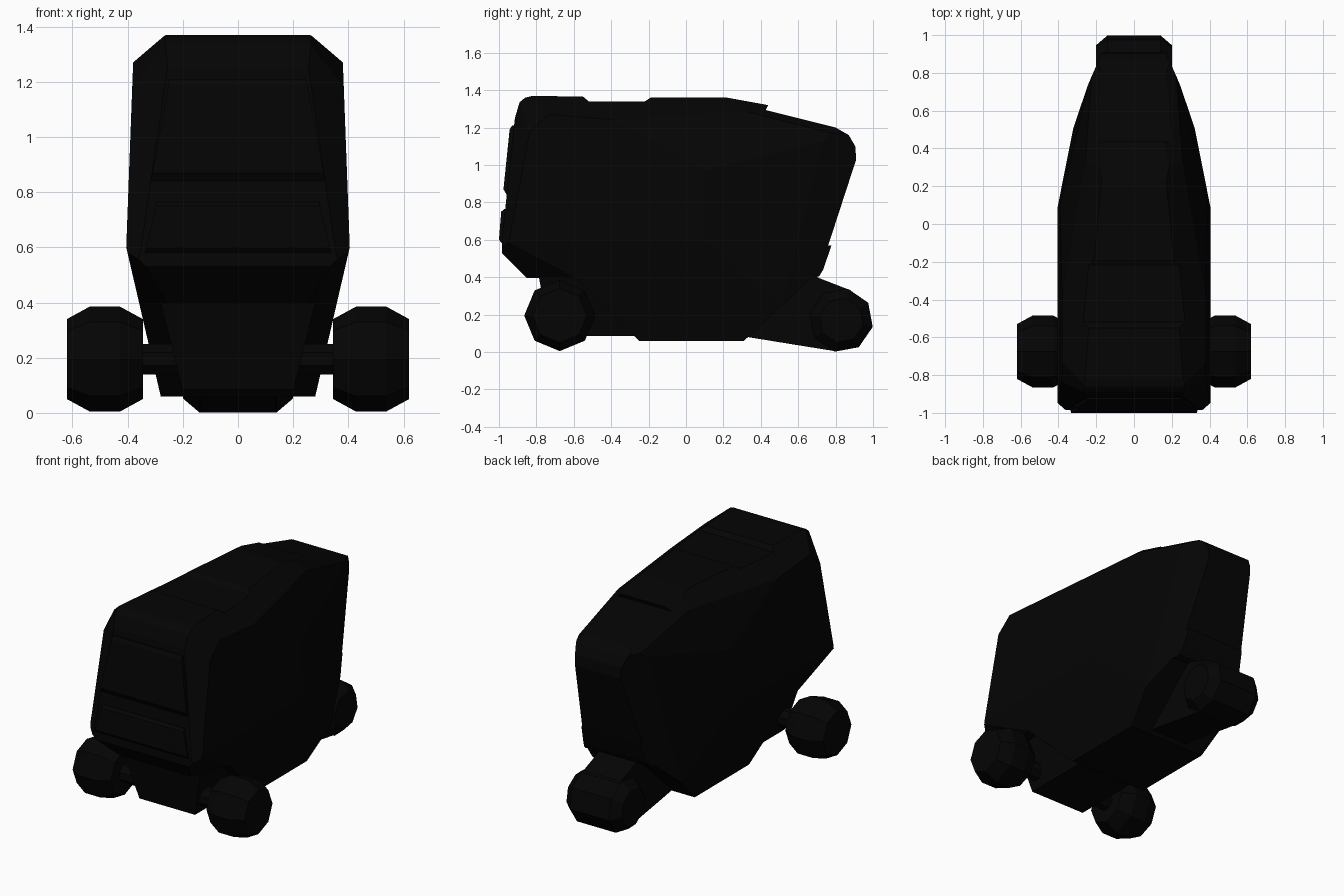
import bpy, bmesh, math
from mathutils import Vector

if "Cube" in bpy.data.objects:
    bpy.data.objects.remove(bpy.data.objects["Cube"])

black = bpy.data.materials.new("matte_black")
black.diffuse_color = (0.0013, 0.0013, 0.0013, 1)
black.use_nodes = True
black.node_tree.nodes["Principled BSDF"].inputs["Base Color"].default_value = black.diffuse_color


def finish(bm, name):
    bmesh.ops.recalc_face_normals(bm, faces=bm.faces[:])
    mesh = bpy.data.meshes.new(name)
    bm.to_mesh(mesh)
    bm.free()
    mesh.materials.append(black)
    obj = bpy.data.objects.new(name, mesh)
    bpy.context.collection.objects.link(obj)
    return obj


def carve(name, profile, half_width, planes=()):
    """Extrude a convex (y, z) profile across x, then trim both sides by planes."""
    bm = bmesh.new()
    left, right = [[bm.verts.new((s * half_width, y, z)) for y, z in profile] for s in (-1, 1)]
    bm.faces.new(left)
    bm.faces.new(right[::-1])
    for i in range(len(profile)):
        j = (i + 1) % len(profile)
        bm.faces.new((left[i], right[i], right[j], left[j]))
    for pts in planes:
        a, b, c = (Vector(p) for p in pts)
        n = (b - a).cross(c - a).normalized()
        if n.x < 0:
            n = -n
        for side in (1, -1):
            geom = bm.verts[:] + bm.edges[:] + bm.faces[:]
            bmesh.ops.bisect_plane(bm, geom=geom, dist=1e-5,
                                   plane_co=(a.x * side, a.y, a.z),
                                   plane_no=(n.x * side, n.y, n.z), clear_outer=True)
            rim = [e for e in bm.edges if e.is_boundary]
            if rim:
                bmesh.ops.holes_fill(bm, edges=rim, sides=0)
    return finish(bm, name)


def lathe(name, rings, centre, sides=8, turn=0.0):
    """Faceted solid around the x axis from (x, radius) rings."""
    bm = bmesh.new()
    loops = []
    for x, r in rings:
        loops.append([bm.verts.new((centre[0] + x,
                                    centre[1] + r * math.cos(turn + 2 * math.pi * k / sides),
                                    centre[2] + r * math.sin(turn + 2 * math.pi * k / sides)))
                      for k in range(sides)])
    for lo, hi in zip(loops, loops[1:]):
        for k in range(sides):
            m = (k + 1) % sides
            bm.faces.new((lo[k], lo[m], hi[m], hi[k]))
    bm.faces.new(loops[0])
    bm.faces.new(loops[-1])
    return finish(bm, name)


# Trimming planes shared by the body parts, given on the right-hand side
upper_side = ((0.405, -0.9, 0.6), (0.405, 0.1, 0.6), (0.38, -0.5, 1.27))
lower_side = ((0.405, -0.9, 0.6), (0.405, 0.1, 0.6), (0.28, 0, 0.06))
front_corner = ((0.27, -0.915, 1.2), (0.37, -0.97, 0.6), (0.385, -0.83, 1.2))
front_shoulder = ((0.385, -0.83, 1.18), (0.38, -0.74, 1.265), (0.26, -0.875, 1.355))
roof_edge = ((0.26, -0.82, 1.37), (0.19, 0.3, 1.34), (0.38, -0.8, 1.275))
rear_roof_edge = ((0.19, 0.3, 1.34), (0.17, 0.8, 1.2), (0.345, 0.35, 1.22))
upper_taper = ((0.385, -0.27, 1.17), (0.391, 0.1, 0.97), (0.24, 0.72, 1.15))
rear_taper = ((0.402, 0.1, 0.6), (0.29, 0.6, 0.6), (0.391, 0.1, 0.97))
rear_corner = ((0.29, 0.6, 0.6), (0.25, 0.72, 1.1), (0.17, 0.9, 1.1))
chin_corner = ((0.38, -0.97, 0.57), (0.26, -0.85, 0.4), (0.36, -0.6, 0.4))
shell = (upper_side, lower_side, front_corner, front_shoulder, roof_edge,
         rear_roof_edge, upper_taper, rear_taper, rear_corner)

# Main cabin
carve("cabin_body", [(-0.85, 0.395), (-0.985, 0.53), (-0.985, 0.59), (-0.915, 1.25),
                     (-0.88, 1.34), (0.22, 1.34), (0.42, 1.295), (0.80, 1.20),
                     (0.87, 1.16), (0.905, 1.10), (0.91, 1.03), (0.757, 0.56),
                     (0.72, 0.43), (0.70, 0.395)], 0.45, shell + (chin_corner,))
carve("rear_lip", [(0.70, 0.57), (0.778, 0.57), (0.733, 0.44), (0.712, 0.405),
                   (0.68, 0.40)], 0.45, shell)

# Lower hull between the wheels
carve("lower_hull", [(-0.61, 0.42), (-0.25, 0.06), (0.31, 0.06), (0.70, 0.42)], 0.45, shell)
carve("front_hull", [(-0.79, 0.42), (-0.73, 0.085), (-0.2, 0.085), (-0.2, 0.42)], 0.35,
      [((0.28, 0, 0.4), (0.28, -1, 0.4), (0.2, 0, 0.08))])

# Raised roof sections with a shallow gap between them
carve("front_roof", [(-0.915, 1.25), (-0.89, 1.335), (-0.86, 1.36), (-0.82, 1.37),
                     (-0.55, 1.365), (-0.52, 1.34), (-0.52, 1.25)], 0.45, shell)
carve("rear_roof", [(-0.22, 1.28), (-0.22, 1.34), (-0.19, 1.36), (0.22, 1.36),
                    (0.44, 1.32), (0.42, 1.28)], 0.45, shell)

# Raised plates on the nose
carve("windshield", [(-0.90, 1.21), (-0.93, 1.21), (-0.943, 1.19), (-0.976, 0.87),
                     (-0.958, 0.84), (-0.90, 0.84)], 0.4,
      [((0.25, 0, 1.2), (0.25, -1, 1.2), (0.31, 0, 0.87))])
carve("nose_panel", [(-0.94, 0.765), (-0.972, 0.765), (-0.988, 0.75), (-1.0, 0.6),
                     (-0.975, 0.57), (-0.94, 0.57)], 0.42,
      [((0.295, 0, 0.76), (0.295, -1, 0.76), (0.335, 0, 0.59))])

# Front wheels and axle
tyre = [(-0.1375, 0.145), (-0.055, 0.19), (0.055, 0.19), (0.1375, 0.145)]
for side, label in ((-1, "left"), (1, "right")):
    lathe(f"front_wheel_{label}", tyre, (side * 0.4825, -0.675, 0.195))
lathe("front_axle", [(-0.4, 0.06), (0.4, 0.06)], (0, -0.675, 0.195), turn=math.pi / 8)

# Rear wheel and its support arm
lathe("rear_wheel", [(-0.2, 0.12), (-0.14, 0.172), (0.14, 0.172), (0.2, 0.12)],
      (0, 0.83, 0.17), turn=math.radians(-12))
carve("rear_arm", [(0.28, 0.088), (0.80, 0.004), (0.88, 0.15), (0.88, 0.33),
                   (0.70, 0.40), (0.40, 0.42)], 0.135)
